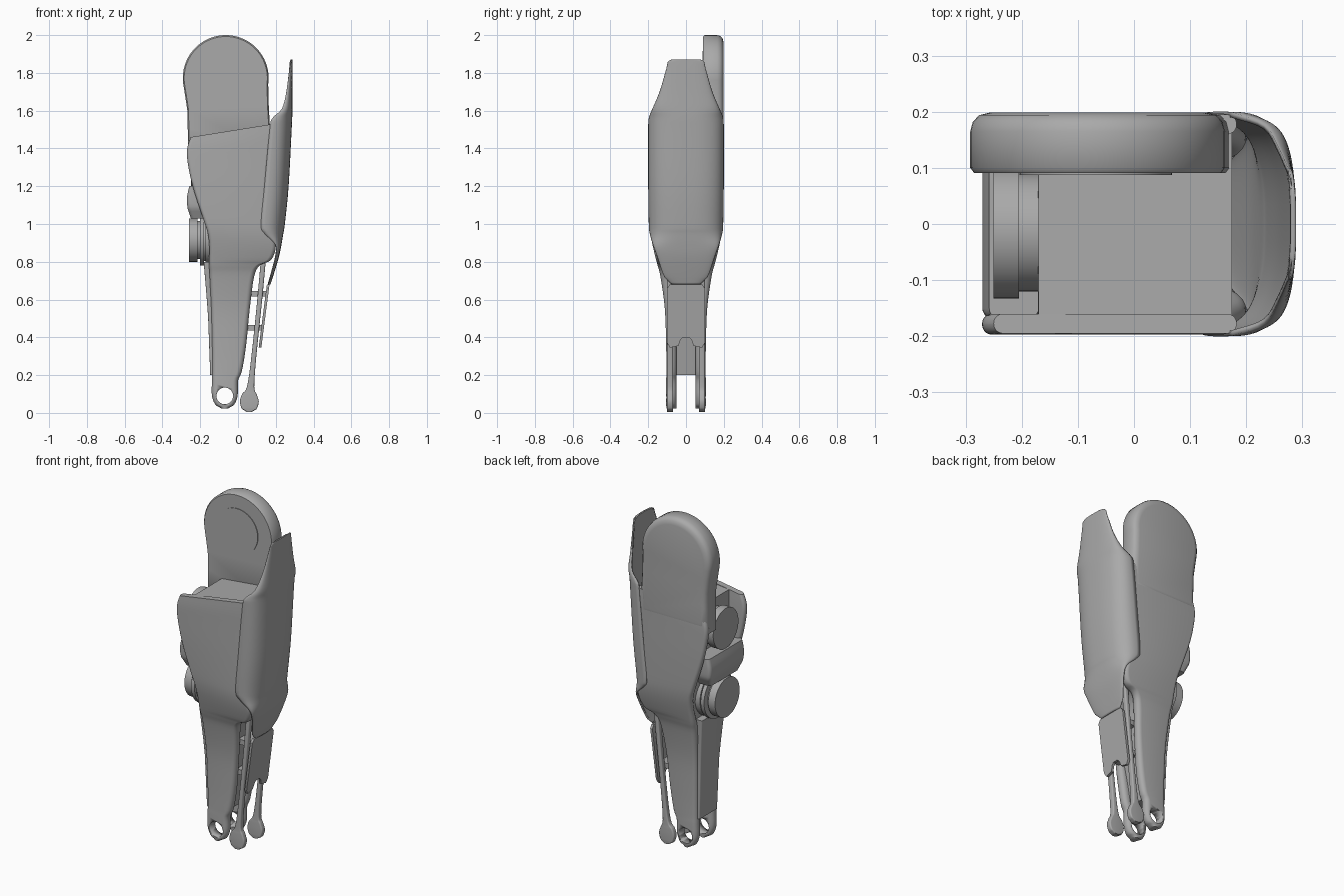
import bpy, bmesh, math
from mathutils import Vector

cube = bpy.data.objects.get("Cube")
if cube:
    bpy.data.objects.remove(cube)

grey = bpy.data.materials.new("plain grey")
grey.use_nodes = True
grey.diffuse_color = (0.4, 0.4, 0.4, 1)
grey.node_tree.nodes["Principled BSDF"].inputs["Base Color"].default_value = (0.4, 0.4, 0.4, 1)


def skin(name, rings, closed=True, angle=35):
    """Bridge a list of point rings; closed rings get end caps."""
    bm = bmesh.new()
    loops = [[bm.verts.new(p) for p in ring] for ring in rings]
    n = len(loops[0])
    for a, b in zip(loops, loops[1:]):
        for i in range(n if closed else n - 1):
            j = (i + 1) % n
            bm.faces.new((a[i], a[j], b[j], b[i]))
    if closed:
        bm.faces.new(loops[0])
        bm.faces.new(loops[-1])
    bmesh.ops.recalc_face_normals(bm, faces=bm.faces)
    mesh = bpy.data.meshes.new(name)
    bm.to_mesh(mesh)
    bm.free()
    mesh.materials.append(grey)
    ob = bpy.data.objects.new(name, mesh)
    bpy.context.collection.objects.link(ob)
    bpy.ops.object.select_all(action='DESELECT')
    ob.select_set(True)
    bpy.context.view_layer.objects.active = ob
    bpy.ops.object.shade_smooth_by_angle(angle=math.radians(angle))
    return ob


def smooth_rows(rows, steps=4):
    """Catmull-Rom resampling of section rows."""
    out = []
    for i in range(len(rows) - 1):
        a, b = rows[max(i - 1, 0)], rows[i]
        c, d = rows[i + 1], rows[min(i + 2, len(rows) - 1)]
        for k in range(steps):
            t = k / steps
            out.append([q + t * ((r - p) + t * ((2 * p - 5 * q + 4 * r - s) + t * (3 * (q - r) + s - p))) / 2
                        if i else q + t * (r - q) for p, q, r, s in zip(a, b, c, d)])
    return out + [list(rows[-1])]


def section(z, x0, x1, y0, y1, radius, side=1, tilt=0):
    """Rounded rectangle at height z, sloping along x."""
    r = min(radius, 0.48 * abs(x1 - x0), 0.48 * abs(y1 - y0))
    pts = []
    for k, (cx, cy) in enumerate([(x1 - r, y1 - r), (x0 + r, y1 - r), (x0 + r, y0 + r), (x1 - r, y0 + r)]):
        for i in range(6):
            a = (k + i / 5) * math.pi / 2
            x = cx + r * math.cos(a)
            pts.append((x, side * (cy + r * math.sin(a)), z + tilt * x))
    return pts


def loft(name, rows, radius=0.02, side=1, top_tilt=0):
    rows = smooth_rows(rows)
    top = rows[-1][0]
    return skin(name, [section(*r, radius, side, top_tilt * max(0, 1 - (top - r[0]) / 0.3)) for r in rows])


def circle(center, radius, axis, count=48):
    cx, cy, cz = center
    ring = []
    for i in range(count):
        u = radius * math.cos(math.tau * i / count)
        v = radius * math.sin(math.tau * i / count)
        ring.append((cx, cy + u, cz + v) if axis == 'x' else (cx + u, cy, cz + v))
    return ring


# Inner body between the side panels
core = [(0.2, -0.12, -0.02, 0.08), (0.5, -0.13, 0.035, 0.08), (0.74, -0.14, 0.07, 0.1),
        (0.82, -0.14, 0.15, 0.13), (0.9, -0.14, 0.16, 0.16), (1.0, -0.15, 0.125, 0.175),
        (1.2, -0.17, 0.14, 0.18), (1.49, -0.17, 0.175, 0.18)]
loft("inner_body", [(z, a, b, -h, h) for z, a, b, h in core], 0.02, 1, 0.1)

# Side panels running from knee to ankle lug
panel = [(0.022, -0.085, -0.055, 0.05, 0.103), (0.04, -0.117, -0.023, 0.05, 0.105),
         (0.09, -0.138, -0.002, 0.05, 0.105), (0.17, -0.138, 0.0, 0.05, 0.105),
         (0.22, -0.137, 0.02, 0.05, 0.104), (0.35, -0.138, 0.042, 0.05, 0.105),
         (0.55, -0.142, 0.062, 0.06, 0.112), (0.72, -0.15, 0.085, 0.08, 0.135),
         (0.78, -0.153, 0.115, 0.1, 0.15), (0.81, -0.153, 0.175, 0.11, 0.158),
         (0.88, -0.152, 0.2, 0.13, 0.175), (0.95, -0.16, 0.18, 0.145, 0.188),
         (1.03, -0.185, 0.15, 0.155, 0.194), (1.2, -0.24, 0.15, 0.16, 0.197),
         (1.36, -0.268, 0.165, 0.16, 0.197), (1.44, -0.268, 0.175, 0.16, 0.197),
         (1.5, -0.25, 0.183, 0.16, 0.195)]
hole = skin("hole_cutter", [circle((-0.07, y, 0.09), 0.044, 'y', 32) for y in (-0.3, 0.3)])
hole.hide_render = True
for name, side in (("front_side_panel", -1), ("back_side_panel", 1)):
    ob = loft(name, panel, 0.028, side, 0.16)
    cut = ob.modifiers.new("pin hole", 'BOOLEAN')
    cut.operation = 'DIFFERENCE'
    cut.object = hole
    bpy.context.view_layer.objects.active = ob
    bpy.ops.object.modifier_apply(modifier=cut.name)
bpy.data.objects.remove(hole)

# Round knee plate with softened back edge
outline = [(-0.065 + 0.227 * math.cos(a), 1.773 + 0.227 * math.sin(a))
           for a in (math.radians(-8 + 196 * i / 40) for i in range(41))]
outline += [(-0.28, 1.68), (-0.268, 1.6), (-0.266, 1.5), (-0.266, 1.36), (0.17, 1.36), (0.17, 1.5), (0.163, 1.62)]
knee_rings = []
for y, s in ((0.091, 0.97), (0.1, 1), (0.165, 1), (0.182, 0.98), (0.194, 0.93), (0.199, 0.84)):
    knee_rings.append([(-0.063 + (x + 0.063) * s, y, 1.75 + (z - 1.75) * s) for x, z in outline])
skin("knee_plate", knee_rings, angle=50)
skin("knee_inset_disc", [circle((-0.067, y, 1.78), 0.135, 'y') for y in (0.087, 0.095)])

# Curved calf shell: height, seam x, outer x, half width
calf = [(0.68, 0.16, 0.172, 0.075), (0.72, 0.172, 0.185, 0.115), (0.82, 0.197, 0.215, 0.15),
        (0.89, 0.198, 0.23, 0.175), (0.95, 0.14, 0.24, 0.192), (1.0, 0.122, 0.248, 0.197),
        (1.2, 0.14, 0.268, 0.2), (1.5, 0.168, 0.284, 0.2), (1.56, 0.182, 0.287, 0.197),
        (1.61, 0.232, 0.288, 0.178), (1.7, 0.256, 0.288, 0.14), (1.82, 0.272, 0.289, 0.105),
        (1.86, 0.278, 0.289, 0.095), (1.872, 0.281, 0.289, 0.07)]
arcs = []
for z, seam, outer, half in smooth_rows(calf):
    ring = []
    for i in range(33):
        a = math.pi * (i / 32 - 0.5)
        ring.append((seam + (outer - seam) * math.cos(a) ** 0.75,
                     half * math.copysign(abs(math.sin(a)) ** 0.75, a), z))
    arcs.append(ring)
shell = skin("calf_shell", arcs, closed=False)
thick = shell.modifiers.new("thickness", 'SOLIDIFY')
thick.thickness = 0.01
center = Vector((0, 0, 1.2))
middle = shell.data.polygons[len(shell.data.polygons) // 2]
thick.offset = -1 if middle.normal.dot(middle.center - center) > 0 else 1

# Round actuators on the shin side
for name, z, steps in (("lower_actuator", 0.915, ((-0.26, -0.215, 0.115), (-0.217, -0.2, 0.1), (-0.202, -0.18, 0.135),
                                                 (-0.182, -0.17, 0.11), (-0.172, -0.13, 0.13))),
                       ("upper_actuator", 1.32, ((-0.25, -0.205, 0.118), (-0.207, -0.16, 0.105)))):
    for k, (a, b, r) in enumerate(steps):
        skin(f"{name}_ring_{k + 1}", [circle((x, -0.015, z), r, 'x') for x in (a, b)])

# Cover between the actuators and lower shin plate
loft("actuator_cover", [(1.03, -0.25, -0.165, -0.14, 0.13), (1.08, -0.266, -0.165, -0.165, 0.155),
                        (1.14, -0.27, -0.17, -0.17, 0.16), (1.2, -0.258, -0.17, -0.17, 0.16)], 0.02)
loft("shin_plate", [(0.2, -0.147, -0.12, -0.085, 0.085), (0.5, -0.158, -0.13, -0.09, 0.09),
                    (0.8, -0.182, -0.14, -0.11, 0.11)], 0.008)

# Paired ankle rods with flattened teardrop ends
rod = [(0.006, 0.045, 0.075), (0.02, 0.022, 0.098), (0.06, 0.01, 0.11), (0.1, 0.022, 0.098),
       (0.14, 0.048, 0.086), (0.3, 0.071, 0.097), (0.6, 0.102, 0.128), (0.86, 0.125, 0.152)]
for name, side in (("front_rod", -1), ("back_rod", 1)):
    loft(name, [(z, a, b, 0.068, 0.1) for z, a, b in rod], 0.008, side)

# Notched heel plate hanging below the calf shell
half_edge = [(0.016, 0.4), (0.03, 0.385), (0.04, 0.355), (0.085, 0.345), (0.1, 0.37), (0.1, 0.66), (0.085, 0.68)]
edge = half_edge + [(-y, z) for y, z in reversed(half_edge)]
skin("heel_plate", [[(0.118 + (z - 0.35) * 0.13 + dx, y, z) for y, z in edge] for dx in (-0.008, 0.006)])

# Cross bars joining the rods and heel plate
for k, z in enumerate((0.45, 0.63)):
    loft(f"cross_bar_{k + 1}", [(z - 0.015, 0.04, 0.13 + 0.02 * k, -0.07, 0.07),
                                (z + 0.015, 0.04, 0.135 + 0.02 * k, -0.07, 0.07)], 0.006)
